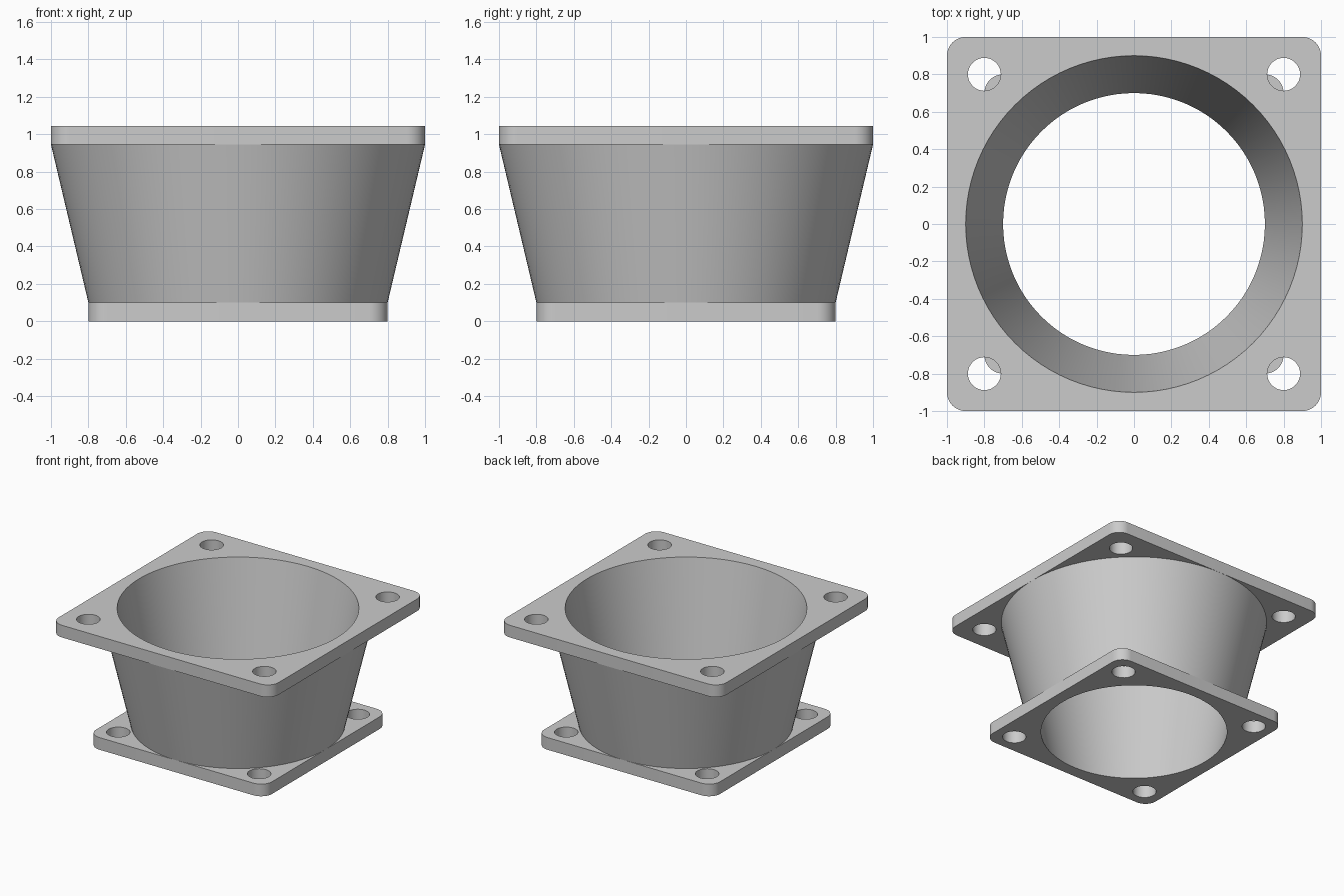
import bpy
import bmesh
from math import cos, sin, pi, radians

cube = bpy.data.objects.get("Cube")
if cube:
    bpy.data.objects.remove(cube, do_unlink=True)

HEIGHT = 1.045
THICK = 0.1
BORE_BOTTOM, BORE_TOP = 0.7, 0.9
SEGMENTS = 96

grey = bpy.data.materials.new("plain grey")
grey.use_nodes = True
colour = (0.6, 0.6, 0.6, 1)
grey.diffuse_color = colour
grey.node_tree.nodes["Principled BSDF"].inputs["Base Color"].default_value = colour


def bore(z):
    """Radius of the tapered bore at a height."""
    return BORE_BOTTOM + (BORE_TOP - BORE_BOTTOM) * z / HEIGHT


def circle(x, y, radius, count):
    steps = [2 * pi * i / count for i in range(count)]
    return [(x + radius * cos(a), y + radius * sin(a)) for a in steps]


def rounded_square(half, radius, steps=10):
    points = []
    for corner, (sx, sy) in enumerate([(1, 1), (-1, 1), (-1, -1), (1, -1)]):
        for i in range(steps + 1):
            a = pi / 2 * (corner + i / steps)
            points.append((sx * (half - radius) + radius * cos(a),
                           sy * (half - radius) + radius * sin(a)))
    return points


def add_loop(bm, points, z):
    verts = [bm.verts.new((x, y, z)) for x, y in points]
    edges = [bm.edges.new((v, verts[i - 1])) for i, v in enumerate(verts)]
    return verts, edges


def bridge(bm, low, high):
    for i in range(len(low)):
        bm.faces.new((low[i - 1], low[i], high[i], high[i - 1]))


def finish(bm, name):
    bmesh.ops.recalc_face_normals(bm, faces=bm.faces[:])
    mesh = bpy.data.meshes.new(name)
    bm.to_mesh(mesh)
    bm.free()
    mesh.materials.append(grey)
    mesh.shade_smooth()
    mesh.set_sharp_from_angle(angle=radians(30))
    obj = bpy.data.objects.new(name, mesh)
    bpy.context.collection.objects.link(obj)


def flange(name, half, hole_offset, z0):
    """Rounded square plate with a tapered bore and four bolt holes."""
    bm = bmesh.new()
    levels = []
    for z in (z0, z0 + THICK):
        outlines = [rounded_square(half, 0.1), circle(0, 0, bore(z), SEGMENTS)]
        outlines += [circle(sx * hole_offset, sy * hole_offset, 0.088, 32)
                     for sx in (-1, 1) for sy in (-1, 1)]
        loops = [add_loop(bm, points, z) for points in outlines]
        edges = [e for _, loop_edges in loops for e in loop_edges]
        bmesh.ops.triangle_fill(bm, use_beauty=True, edges=edges, normal=(0, 0, 1))
        levels.append([verts for verts, _ in loops])
    for low, high in zip(*levels):
        bridge(bm, low, high)
    finish(bm, name)


# Square mounting plates
flange("bottom_flange", 0.8, 0.64, 0)
flange("top_flange", 1.0, 0.8, HEIGHT - THICK)

# Tapered duct between the plates
bm = bmesh.new()
z_low, z_high = THICK, HEIGHT - THICK
section = [(0.8, z_low), (1.0, z_high), (bore(z_high), z_high), (bore(z_low), z_low)]
rings = [add_loop(bm, circle(0, 0, r, SEGMENTS), z)[0] for r, z in section]
for i, ring in enumerate(rings):
    bridge(bm, rings[i - 1], ring)
finish(bm, "tapered_duct")
